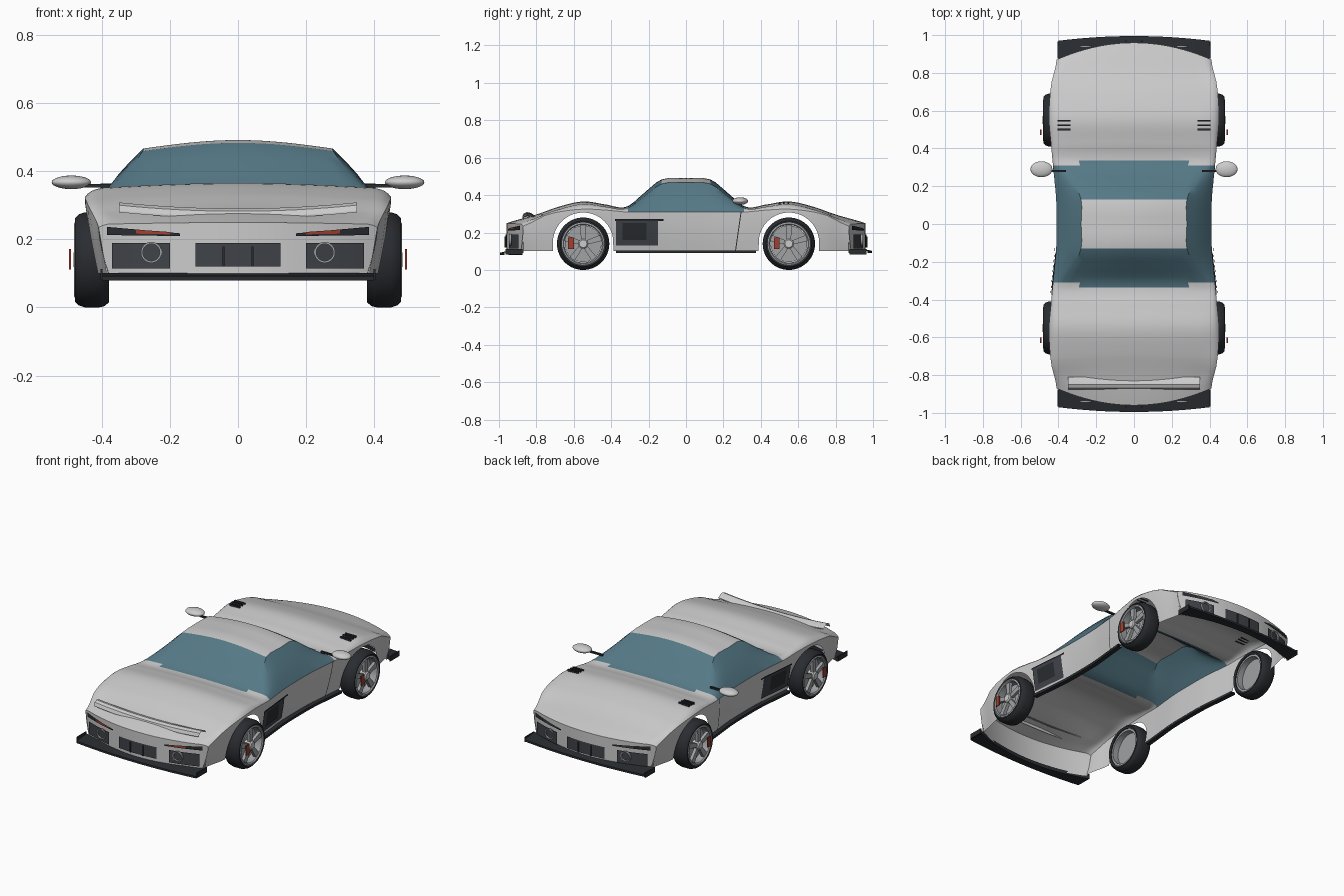
import bpy, math

if "Cube" in bpy.data.objects:
    bpy.data.objects.remove(bpy.data.objects["Cube"])

def mat(name, r, g, b):
    m = bpy.data.materials.new(name)
    m.diffuse_color = (r, g, b, 1)
    m.use_nodes = True
    m.node_tree.nodes["Principled BSDF"].inputs["Base Color"].default_value = m.diffuse_color
    return m

GLASS = mat("tinted_glass", .09, .19, .24)
BLACK = mat("black_trim", .022, .025, .03)
DARK = mat("dark_mesh", .05, .055, .065)
RED = mat("red", .35, .05, .03)
RIM = mat("rim_grey", .35, .36, .37)

def mesh(name, verts, faces, m=None, angle=35):
    me = bpy.data.meshes.new(name)
    me.from_pydata(verts, [], faces)
    ob = bpy.data.objects.new(name, me)
    bpy.context.collection.objects.link(ob)
    if m:
        me.materials.append(m)
    bpy.ops.object.select_all(action='DESELECT')
    ob.select_set(True)
    bpy.context.view_layer.objects.active = ob
    bpy.ops.object.shade_smooth_by_angle(angle=math.radians(angle))
    return ob

def grid(name, rows, m=None, keep=lambda i, j: True, wrap=False):
    n = len(rows[0])
    faces = []
    for i in range(len(rows) if wrap else len(rows) - 1):
        k = (i + 1) % len(rows)
        faces += [(i*n + j, i*n + j + 1, k*n + j + 1, k*n + j) for j in range(n - 1) if keep(i, j)]
    return mesh(name, [p for r in rows for p in r], faces, m)

def box(name, c, s, m=None):
    v = [(c[0] + s[0]*a/2, c[1] + s[1]*b/2, c[2] + s[2]*d/2) for a in (-1, 1) for b in (-1, 1) for d in (-1, 1)]
    f = [(0, 1, 3, 2), (4, 6, 7, 5), (0, 4, 5, 1), (2, 3, 7, 6), (0, 2, 6, 4), (1, 5, 7, 3)]
    return mesh(name, v, f, m)

def lathe(name, prof, c, s, m=None, axis='x', seg=40):
    # prof: (radius, offset along axis)
    rows = []
    for i in range(seg):
        a = 2*math.pi*i/seg
        ca, sa = math.cos(a), math.sin(a)
        if axis == 'x':
            rows.append([(c[0] + s*o, c[1] + r*ca, c[2] + r*sa) for r, o in prof])
        else:
            rows.append([(c[0] + r*ca, c[1] + s*o, c[2] + r*sa) for r, o in prof])
    return grid(name, rows, m, wrap=True)

# Body stations: |y|, half width, belt z, corner x, corner z, centre z
ST = [(0, .41, .31, .28, .466, .491), (.13, .412, .31, .28, .46, .484), (.22, .42, .31, .325, .395, .415),
      (.32, .43, .31, .385, .328, .337), (.43, .44, .32, .40, .338, .35), (.55, .45, .325, .40, .352, .366),
      (.68, .445, .31, .39, .324, .338), (.80, .43, .28, .375, .285, .296), (.90, .415, .25, .36, .262, .268),
      (.96, .41, .235, .35, .246, .25)]

def station(y):
    y = min(abs(y), .96)
    i = max(k for k in range(len(ST) - 1) if ST[k][0] <= y + 1e-9)
    a, b = ST[i], ST[i+1]
    p, q = ST[max(i-1, 0)], ST[min(i+2, len(ST) - 1)]
    h = b[0] - a[0]
    t = (y - a[0])/h
    out = []
    for k in range(1, 6):
        ma = (b[k] - p[k])/(b[0] - p[0])*h if i else 0
        mb = (q[k] - a[k])/(q[0] - a[0])*h
        out.append((2*t**3 - 3*t*t + 1)*a[k] + (t**3 - 2*t*t + t)*ma + (3*t*t - 2*t**3)*b[k] + (t**3 - t*t)*mb)
    return out

def bow(x, y):
    t = max(0, (abs(y) - .75)/.21)
    return math.copysign(abs(y) - .09*t*(x/.41)**2, y)

def side_x(y, z):
    w, belt = station(y)[:2]
    return w - .03*max(0, (belt - z)/(belt - .1))**1.5

R_ARCH = .162
def section(y):
    w, belt, xr, zr, zt = station(y)
    d = abs(abs(y) - .55)
    zb = .145 + math.sqrt(R_ARCH**2 - d*d) if d < R_ARCH - 1e-6 else .1
    half = []
    for k in range(4):
        z = zb + (belt - zb)*k/4
        half.append((side_x(y, z), z))
    for k in range(4):
        t = k/4
        half.append((w + (xr - w)*t + .006*math.sin(math.pi*t), belt + (zr - belt)*t + .004*math.sin(math.pi*t)))
    for k in range(9):
        t = k/8
        half.append((xr*(1 - t), zr + (zt - zr)*math.sin(t*math.pi/2)))
    full = half + [(-x, z) for x, z in reversed(half[:-1])]
    return [(x, bow(x, y), z) for x, z in full]

ys = {0, .04, .09, .13, .16, .19, .22, .25, .28, .31, .335, .36, .76, .80, .84, .88, .92, .96}
ys |= {.55 + R_ARCH*math.cos(math.pi*k/20) for k in range(21)} | {.55 + s*(R_ARCH + .0005) for s in (-1, 1)}
ys = sorted(ys | {-y for y in ys})
rows = [section(y) for y in ys]

def is_glass(i, j):
    y = abs(ys[i] + ys[i+1])/2
    j = min(j, 31 - j)
    if 4 <= j < 8:
        return y < .31
    return j >= 8 and .13 < y < .335 and (y < .31 or j > 9)

grid("body_shell", rows, None, lambda i, j: not is_glass(i, j))
grid("cabin_glass", rows, GLASS, is_glass)

def lamp_strip(name, x0, x1, za, zb, s, off, m, n=8):
    # panel that follows the curved bumper; za, zb = (bottom, top) at each end
    low, top = [], []
    for k in range(n + 1):
        t = k/n
        x = x0 + (x1 - x0)*t
        y = bow(x, s*.96) + s*off
        low.append((x, y, za[0] + (zb[0] - za[0])*t))
        top.append((x, y, za[1] + (zb[1] - za[1])*t))
    return grid(name, [low, top], m)

# Bumpers, grilles, lamps and splitters at both ends
for s, end in ((-1, "front"), (1, "rear")):
    edge = (rows[0] if s < 0 else rows[-1])[4:-4]
    corner = [(x*.94, y, .09) for x, y, z in edge]
    grid(end + "_bumper", [corner, edge])
    lamp_strip(end + "_grille", -.125, .125, (.12, .19), (.12, .19), s, .006, DARK)
    for x in (-.042, .042):
        box(end + "_grille_bar", (x, s*.967, .15), (.006, .008, .06), BLACK)
    for m in (-1, 1):
        lamp_strip(end + "_duct", m*.2, m*.37, (.115, .19), (.115, .19), s, .008, DARK)
        lamp_strip(end + "_lamp", m*.17, m*.385, (.21, .218), (.213, .237), s, .007, BLACK)
        lamp_strip(end + "_lamp_strip", m*.2, m*.3, (.215, .222), (.217, .229), s, .011, RED if s < 0 else DARK)
        y = abs(bow(.255, .96)) + .008
        lathe(end + "_lamp_ring", [(.025, 0), (.025, .012), (.031, .012), (.031, 0)], (m*.255, s*y, .162), s, RIM, 'y', 28)
    sp = []
    for k in range(17):
        x = -.40 + .05*k
        u = (x/.4)**2
        yo, yi = s*(.995 - .025*u), s*(.95 - .075*u)
        z = .08 if s < 0 else .09
        sp.append([(x, yi, z), (x, yo, z), (x, yo, z + .012), (x, yi, z + .022), (x, yi, z)])
    grid(end + "_splitter", sp, BLACK)
    for m in (-1, 1):
        box(end + "_splitter_end", (m*.402, s*.92, .098), (.006, .09, .03), BLACK)

# Side trim that follows the flanks
def flank(name, m, y0, y1, z0, z1, off, mt, lean=0):
    r = []
    for k in range(13):
        y = y0 + (y1 - y0)*k/12
        r.append([(m*(side_x(y + lean*t, z0 + (z1 - z0)*t) + off), y + lean*t, z0 + (z1 - z0)*t) for t in (0, .25, .5, .75, 1)])
    return grid(name, r, mt)

for m in (-1, 1):
    flank("side_intake", m, -.375, -.15, .13, .265, .006, DARK)
    flank("side_intake_core", m, -.34, -.21, .16, .25, .009, BLACK)
    flank("side_intake_lip", m, -.38, -.12, .262, .272, .01, BLACK)
    flank("door_seam", m, .262, .267, .1, .31, .002, BLACK, .03)
    skirt = []
    for k in range(17):
        y = -.375 + .75*k/16
        x = side_x(y, .1)
        skirt.append([(m*(x + a), y, z) for a, z in ((.0, .09), (.028, .09), (.028, .105), (0, .105), (0, .09))])
    grid("side_skirt", skirt, BLACK)
    # Door mirrors
    bpy.ops.mesh.primitive_uv_sphere_add(segments=28, ring_count=14, location=(m*.49, .29, .368))
    ob = bpy.context.object
    ob.name = "door_mirror"
    ob.scale = (.058, .042, .02)
    bpy.ops.object.shade_smooth()
    box("mirror_arm", (m*.405, .28, .358), (.09, .012, .01), BLACK)
    # Rear deck vents
    for y in (.50, .523, .546):
        box("deck_vent", (m*.37, y, station(y)[3] + .006), (.07, .009, .012), BLACK)

# Wing blade
wing = []
for k in range(17):
    x = -.35 + .7*k/16
    dip = .018*(1 - (x/.35)**2)
    top = [(-.875, .285), (-.868, .301), (-.85, .309), (-.83, .305), (-.81, .292)]
    loop = top + [(y, z - .005) for y, z in reversed(top)] + top[:1]
    wing.append([(x, y, z - dip) for y, z in loop])
grid("wing_blade", wing)

# Wheels
TYRE = [(.112, .385), (.125, .38), (.136, .392), (.14, .41), (.14, .45), (.134, .468), (.122, .48), (.112, .478), (.112, .385)]
for m in (-1, 1):
    for yc in (-.55, .55):
        c = (0, yc, .14)
        lathe("tyre", TYRE, c, m, BLACK, seg=56)
        lathe("rim_ring", [(.112, .39), (.113, .479), (.106, .482), (.1, .476), (.1, .39), (.112, .39)], c, m, RIM, seg=56)
        lathe("brake_disc", [(0, .425), (.098, .425), (.098, .435), (0, .435)], c, m, RIM)
        lathe("hub", [(0, .484), (.02, .484), (.026, .478), (.026, .44)], c, m, None, seg=24)
        for k in range(5):
            a = math.pi/2 + 2*math.pi*k/5
            v = []
            for r, h in ((.02, .011), (.104, .017)):
                for x in (.455, .474):
                    for q in (-h, h):
                        v.append((m*x, yc + r*math.cos(a) - q*math.sin(a), .14 + r*math.sin(a) + q*math.cos(a)))
            mesh("spoke", v, [(0, 1, 3, 2), (4, 6, 7, 5), (0, 4, 5, 1), (2, 3, 7, 6), (0, 2, 6, 4), (1, 5, 7, 3)], RIM)
        box("brake_caliper", (m*.494, yc - .065, .142), (.006, .03, .06), RED)
